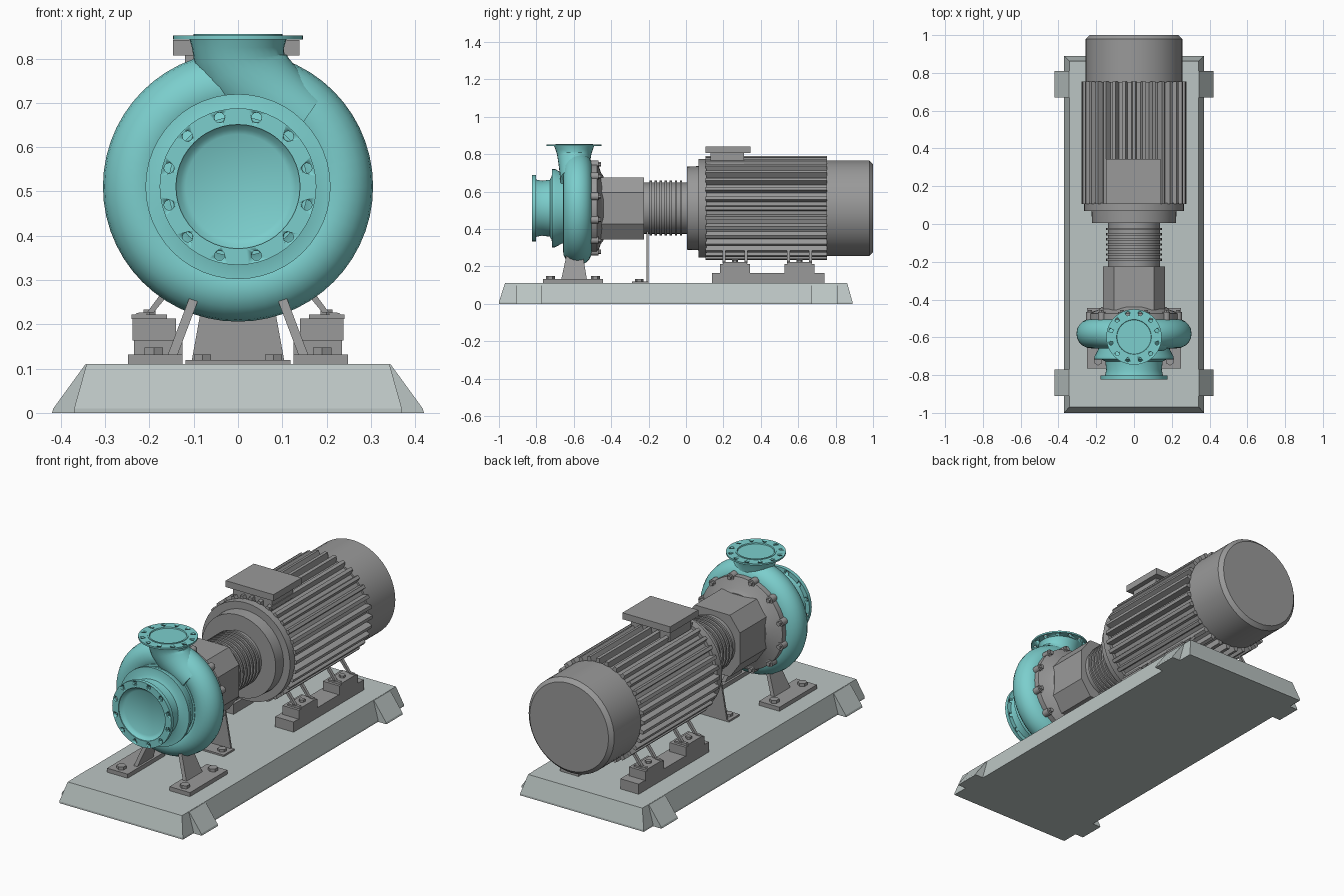
import bpy, bmesh
from math import sin, cos, pi, tau, radians
from mathutils import Vector

if "Cube" in bpy.data.objects:
    bpy.data.objects.remove(bpy.data.objects["Cube"])

AX = 0.511          # height of the shaft axis
PY = -0.598         # y of the discharge branch

teal = bpy.data.materials.new("teal_paint")
teal.diffuse_color = (0.2, 0.62, 0.61, 1)
teal.use_nodes = True
teal.node_tree.nodes["Principled BSDF"].inputs["Base Color"].default_value = teal.diffuse_color
pale = bpy.data.materials.new("pale_base")
pale.diffuse_color = (0.5, 0.56, 0.55, 1)
pale.use_nodes = True
pale.node_tree.nodes["Principled BSDF"].inputs["Base Color"].default_value = pale.diffuse_color
grey = bpy.data.materials.new("machine_grey")
grey.diffuse_color = (0.32, 0.32, 0.32, 1)
grey.use_nodes = True
grey.node_tree.nodes["Principled BSDF"].inputs["Base Color"].default_value = grey.diffuse_color


def finish(name, bm, mat=grey, smooth=None):
    bmesh.ops.recalc_face_normals(bm, faces=bm.faces)
    me = bpy.data.meshes.new(name)
    bm.to_mesh(me)
    bm.free()
    ob = bpy.data.objects.new(name, me)
    bpy.context.collection.objects.link(ob)
    me.materials.append(mat)
    if smooth:
        bpy.ops.object.select_all(action='DESELECT')
        ob.select_set(True)
        bpy.context.view_layer.objects.active = ob
        bpy.ops.object.shade_smooth_by_angle(angle=radians(smooth))
    return ob


def loft(name, rings, mat=grey, smooth=None, closed=False):
    """Skin a list of point rings; cap the ends unless the list is closed."""
    bm = bmesh.new()
    vs = [[bm.verts.new(p) for p in r] for r in rings]
    n = len(vs[0])
    for a, b in zip(vs, vs[1:] + vs[:1] if closed else vs[1:]):
        for i in range(n):
            j = (i + 1) % n
            bm.faces.new((a[i], a[j], b[j], b[i]))
    if not closed:
        bm.faces.new(vs[0])
        bm.faces.new(vs[-1])
    return finish(name, bm, mat, smooth)


def lathe(name, profile, mat=grey, n=48, closed=False, smooth=35):
    """Revolve (y, radius) points round the shaft axis."""
    rings = [[(r * cos(tau * i / n), y, AX + r * sin(tau * i / n)) for i in range(n)]
             for y, r in profile]
    return loft(name, rings, mat, smooth, closed)


def box(name, x, y, z, mat=grey):
    return loft(name, [[(x[0], y[0], h), (x[1], y[0], h), (x[1], y[1], h), (x[0], y[1], h)]
                       for h in z], mat)


def cylinders(name, centres, r, depth, axis, n=12, mat=grey):
    """Several equal cylinders in one mesh along 'y' or 'z'."""
    bm = bmesh.new()
    for c in centres:
        g = bmesh.ops.create_cone(bm, cap_ends=True, segments=n, radius1=r, radius2=r, depth=depth)
        if axis == 'y':
            for v in g['verts']:
                v.co = Vector((v.co.x, v.co.z, v.co.y))
        bmesh.ops.translate(bm, verts=g['verts'], vec=c)
    return finish(name, bm, mat, 35)


def drill(ob, centres, r, axis):
    cutter = cylinders("cutter", centres, r, 0.2, axis)
    cutter.hide_render = True
    m = ob.modifiers.new("holes", 'BOOLEAN')
    m.operation, m.solver, m.object = 'DIFFERENCE', 'EXACT', cutter
    bpy.context.view_layer.objects.active = ob
    bpy.ops.object.modifier_apply(modifier=m.name)
    bpy.data.objects.remove(cutter)


def circle(r, n, off=0.0):
    return [(r * cos(tau * (i + off) / n), r * sin(tau * (i + off) / n)) for i in range(n)]


# Base plate with sloped sides and four corner tabs
loft("base_plate", [[(-x, a, z), (x, a, z), (x, b, z), (-x, b, z)] for x, a, b, z in
                    ((.37, -1, .89, 0), (.37, -1, .89, .01), (.342, -.968, .862, .11))], pale)
for s in (-1, 1):
    for y in (-.84, .74):
        loft("base_tab", [[(s * .3, y - .07, z), (s * x, y - .07, z), (s * x, y + .07, z),
                           (s * .3, y + .07, z)] for x, z in ((.42, 0), (.417, .01), (.345, .109))], pale)

# Volute: ring-shaped casing with filled centre
lathe("volute", [(-.58 + .078 * cos(t), .227 + .078 * sin(t))
                 for t in [tau * k / 20 for k in range(20)]], teal, 56, closed=True)
lathe("volute_core", [(-.655, .2), (-.50, .24)], teal)

# Discharge neck: bends from the top flange into the volute
neck = []
for x, z, r, ry, a in ((0, .845, .11, .108, 0), (0, .825, .104, .1, 0), (.003, .80, .102, .092, 5),
                       (.015, .775, .1, .088, 20), (.04, .742, .095, .083, 36),
                       (.09, .70, .085, .078, 46), (.15, .66, .072, .074, 55)):
    a = radians(a)
    neck.append([(x + r * cos(t) * cos(a), PY + ry * sin(t), z + r * cos(t) * sin(a))
                 for t in [tau * k / 32 for k in range(32)]])
loft("discharge_neck", neck, teal, 40)
top_flange = loft("discharge_flange", [[(x, PY + y, z) for x, y in circle(r, 48)] for r, z in
                  ((.147, .843), (.147, .852), (.1, .852), (.1, .855), (.092, .855), (.09, .849))], teal, 35)
drill(top_flange, [(x, PY + y, .85) for x, y in circle(.126, 12, .5)], .01, 'z')

# Suction inlet: bell, pipe with recessed face, drilled flange
lathe("suction_inlet", [(-.80, .118), (-.807, .13), (-.818, .14), (-.818, .158), (-.80, .153), (-.77, .147),
                        (-.728, .152), (-.718, .17), (-.716, .209), (-.70, .209), (-.665, .19),
                        (-.60, .19)], teal)
flange = lathe("suction_flange", [(-.823, .14), (-.823, .177), (-.803, .177), (-.803, .14)], teal, closed=True)
drill(flange, [(x, -.81, AX + z) for x, z in circle(.161, 12, .5)], .0115, 'y')

# Casing cover with bolted lugs
lathe("casing_cover", [(-.515, .245), (-.475, .245), (-.47, .235), (-.455, .19), (-.44, .17)])
lugs = [(x, -.487, AX + z) for x, z in circle(.242, 12, .5)]
cylinders("cover_lugs", lugs, .02, .04, 'y')
cylinders("cover_bolts", [(x, -.465, z) for x, y, z in lugs], .012, .02, 'y', 6)

# Bearing bracket: chamfered block
octagon = [(s * x, z) for s, pts in ((1, ((.105, -.168), (.165, -.085), (.165, .085), (.105, .165))),
                                     (-1, ((.105, .165), (.165, .085), (.165, -.085), (.105, -.168))))
           for x, z in pts]
loft("bearing_bracket", [[(x, y, AX + z) for x, z in octagon] for y in (-.455, -.225)])

# Ribbed coupling guard
guard = [(-.23, .137)]
for k in range(7):
    y = -.195 + k * .027
    guard += [(y, .137), (y, .147), (y + .012, .147), (y + .012, .137)]
lathe("coupling_guard", guard + [(.02, .137)])

# Motor: front shield, finned body, fan cover
lathe("motor_front_shield", [(.005, .222), (.068, .225), (.068, .264), (.11, .264)])
fins, N = [], 32
for i in range(N):
    for r, off in ((.246, -.3), (.278, -.16), (.278, .16), (.246, .3)):
        a = tau * (i + off) / N
        fins.append((r * cos(a), r * sin(a)))
loft("motor_finned_body", [[(x, y, AX + z) for x, z in fins] for y in (.105, .755)])
lathe("fan_cover", [(.75, .256), (.98, .256), (1.0, .236)], smooth=25)
box("terminal_box", (-.147, .139), (.105, .345), (.807, .842))
box("terminal_box_neck", (-.12, .112), (.13, .31), (.74, .807))

# Supports mirrored left and right
for s in (-1, 1):
    # Pump foot: plate, slanted leg, two bolts
    box("pump_foot_plate", sorted((s * .125, s * .248)), (-.765, -.445), (.108, .132))
    loft("pump_leg", [[(s * (x - .011), a, z), (s * (x + .011), a, z), (s * (x + .011), b, z),
                       (s * (x - .011), b, z)] for x, a, b, z in
                      ((.148, -.667, -.53, .13), (.095, -.637, -.553, .27))])
    cylinders("pump_foot_bolts", [(s * .19, y, .138) for y in (-.725, -.485)], .024, .02, 'z', 6)
    # Motor rail with two pads, each carrying two bent straps and a bolt
    box("motor_rail", sorted((s * .125, s * .235)), (.14, .74), (.108, .165))
    for y in (.262, .607):
        box("motor_pad", sorted((s * .14, s * .238)), (y - .08, y + .08), (.163, .213))
        box("motor_foot", sorted((s * .16, s * .24)), (y - .065, y + .065), (.212, .222))
        cylinders("motor_foot_bolt", [(s * .2, y, .227)], .016, .014, 'z', 6)
        for dy in (-.058, .058):
            loft("motor_strap", [[(s * x, y + dy - .008, z), (s * (x - .012), y + dy - .008, z + t),
                                  (s * (x - .012), y + dy + .008, z + t), (s * x, y + dy + .008, z)]
                                 for x, z, t in ((.24, .214, .012), (.214, .217, .01), (.203, .23, -.004),
                                                 (.175, .268, -.008), (.14, .312, -.008))])

# Middle support under the bearing bracket
box("support_foot", (-.118, .118), (-.29, -.2), (.108, .119))
loft("support_plate", [[(-x, -.21, z), (x, -.21, z), (x, -.2, z), (-x, -.2, z)]
                       for x, z in ((.105, .115), (.055, .39))])
cylinders("support_bolts", [(x, -.25, .124) for x in (-.08, .08)], .022, .016, 'z', 6)
